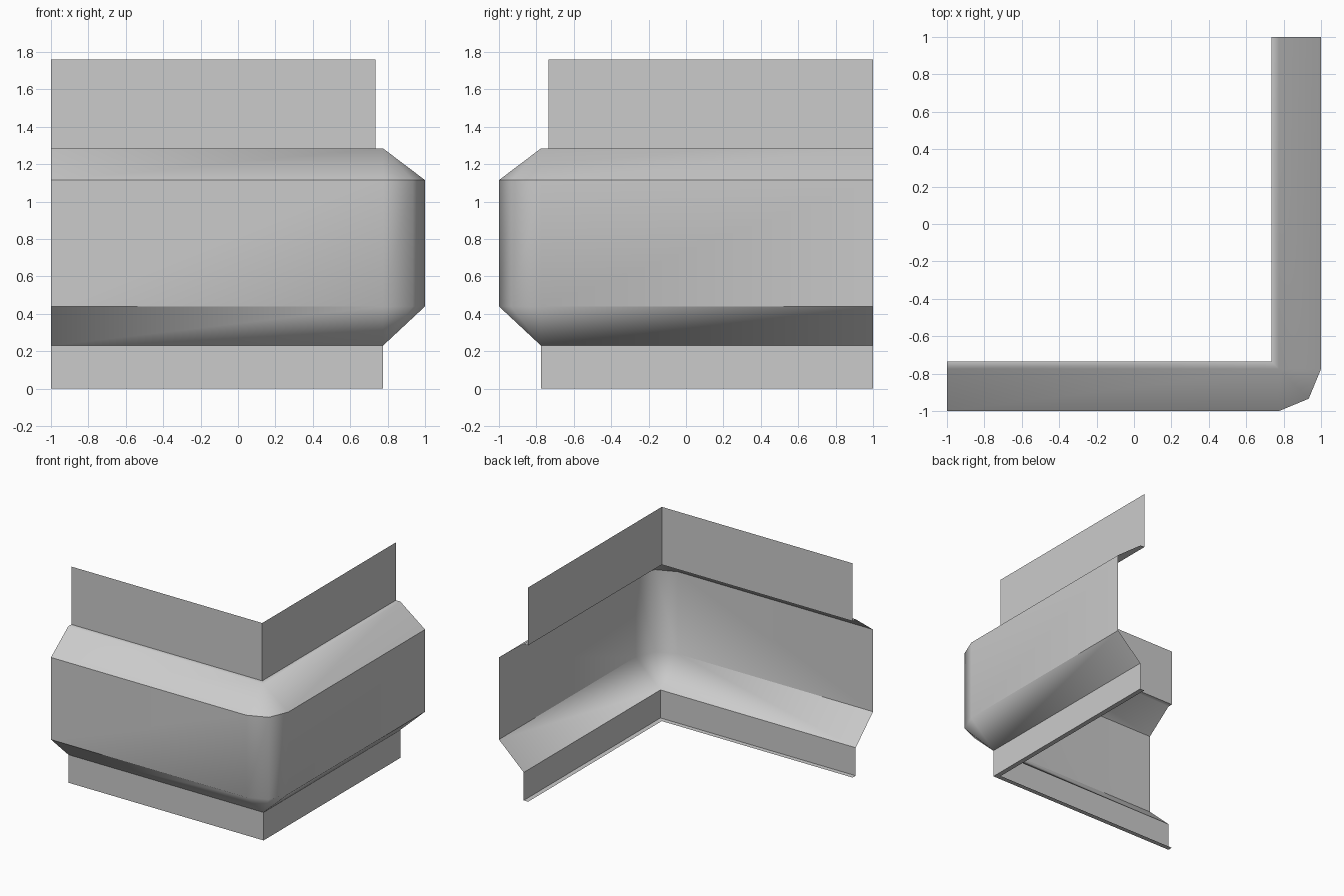
import bpy
import bmesh
from math import sin, cos, radians

cube = bpy.data.objects.get("Cube")
if cube:
    bpy.data.objects.remove(cube)

# Single grey sheet material
grey = bpy.data.materials.new("light grey")
grey.use_nodes = True
COLOUR = (0.6, 0.6, 0.6, 1)
grey.diffuse_color = COLOUR
grey.node_tree.nodes["Principled BSDF"].inputs["Base Color"].default_value = COLOUR

# Cross-section as (distance outward, height), from top flange to bottom lip
BEND = 0.775
PROFILE = [(0.735, 1.76), (0.735, 1.285), (BEND, 1.285), (1, 1.115),
           (1, 0.44), (BEND, 0.23), (BEND, 0), (0.735, 0)]


def corner_path(d):
    """L-shaped run at distance d, rounded only outside the bend line."""
    centre, radius = min(d, BEND), max(d - BEND, 0)
    arc = [(centre + radius * cos(radians(a)), -centre + radius * sin(radians(a)))
           for a in (-90, -45, 0)]
    return [(-1, -d), *arc, (d, 1)]


# Sweep the cross-section round the corner
bm = bmesh.new()
rows = [[bm.verts.new((x, y, z)) for x, y in corner_path(d)] for d, z in PROFILE]
for upper, lower in zip(rows, rows[1:]):
    for i in range(len(upper) - 1):
        bm.faces.new((lower[i], lower[i + 1], upper[i + 1], upper[i]))
bmesh.ops.remove_doubles(bm, verts=bm.verts, dist=0.0001)

mesh = bpy.data.meshes.new("corner_trim")
bm.to_mesh(mesh)
bm.free()
mesh.materials.append(grey)
trim = bpy.data.objects.new("corner_trim", mesh)
bpy.context.collection.objects.link(trim)

# Smooth the rounded corner, keep the folds crisp and the long walls flat
bpy.ops.object.select_all(action="DESELECT")
trim.select_set(True)
bpy.context.view_layer.objects.active = trim
bpy.ops.object.shade_smooth_by_angle(angle=radians(46))
weighted = trim.modifiers.new("flat_walls", "WEIGHTED_NORMAL")
weighted.keep_sharp = True
